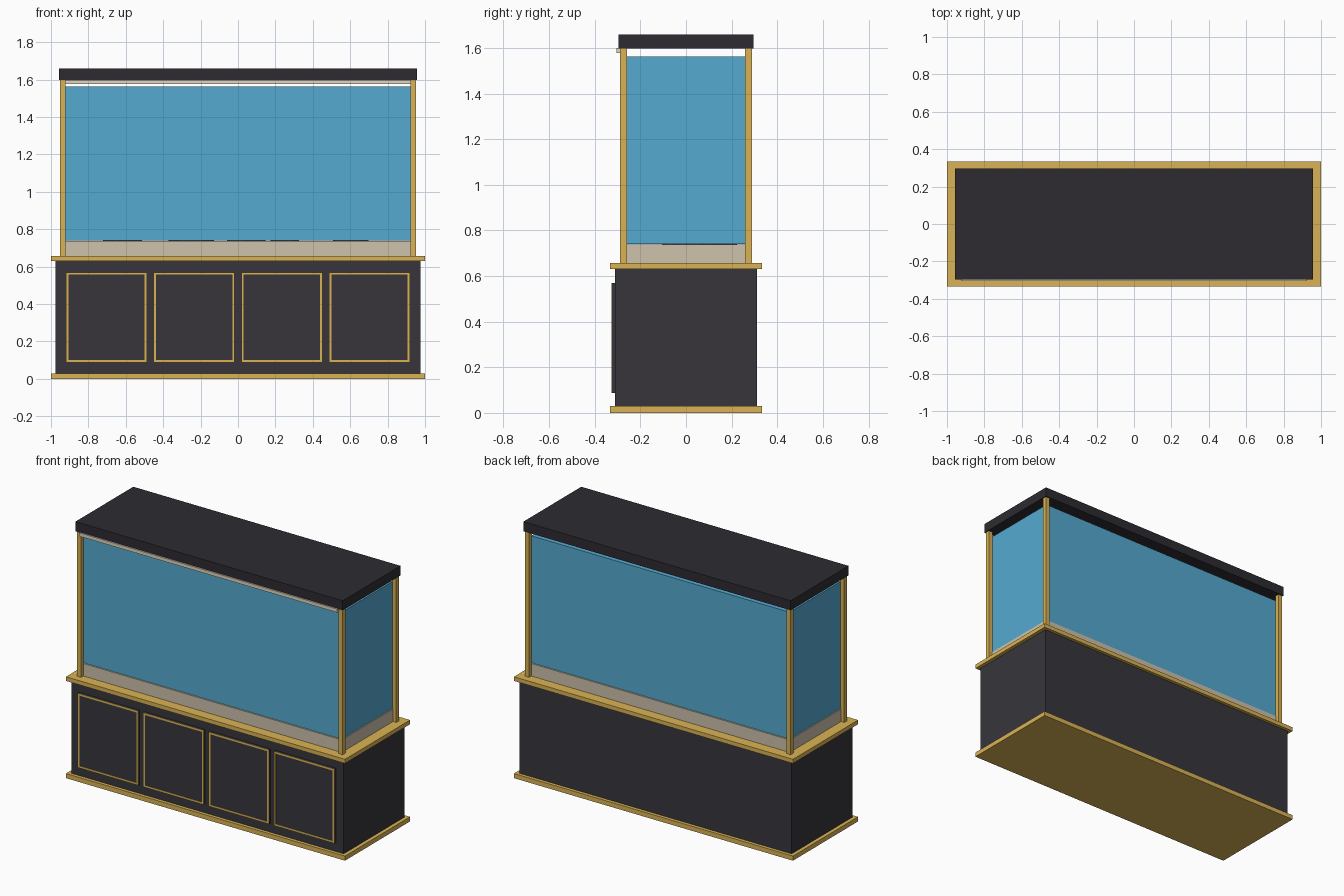
import bpy, bmesh, random
from mathutils import Vector

if "Cube" in bpy.data.objects:
    bpy.data.objects.remove(bpy.data.objects["Cube"])

random.seed(4)


def material(name, rgb):
    m = bpy.data.materials.new(name)
    m.diffuse_color = (*rgb, 1)
    m.use_nodes = True
    m.node_tree.nodes["Principled BSDF"].inputs["Base Color"].default_value = m.diffuse_color
    return m


GOLD = material("gold trim", (0.70, 0.45, 0.09))
DARK = material("dark wood", (0.038, 0.036, 0.044))
LID = material("lid black", (0.026, 0.024, 0.030))
WATER = material("water blue", (0.09, 0.40, 0.63))
SAND = material("sand", (0.61, 0.54, 0.41))
LIGHT = material("lamp cream", (0.75, 0.68, 0.53))
ROCK = material("rock", (0.08, 0.07, 0.06))


def finish(name, bm, mat):
    me = bpy.data.meshes.new(name)
    bm.to_mesh(me)
    bm.free()
    me.materials.append(mat)
    ob = bpy.data.objects.new(name, me)
    bpy.context.collection.objects.link(ob)
    return ob


def add_box(bm, x, y, z):
    """Box from (min, max) ranges."""
    lo, hi = Vector((x[0], y[0], z[0])), Vector((x[1], y[1], z[1]))
    verts = bmesh.ops.create_cube(bm, size=1)["verts"]
    bmesh.ops.scale(bm, vec=hi - lo, verts=verts)
    bmesh.ops.translate(bm, vec=(lo + hi) / 2, verts=verts)


def box(name, x, y, z, mat):
    bm = bmesh.new()
    add_box(bm, x, y, z)
    return finish(name, bm, mat)


def block(name, hx, hy, z, mat):
    return box(name, (-hx, hx), (-hy, hy), z, mat)


# Cabinet with gold plinth and top
block("plinth", 1.0, 0.333, (0, 0.03), GOLD)
block("cabinet", 0.976, 0.312, (0.03, 0.63), DARK)
block("cabinet_top", 1.0, 0.333, (0.63, 0.657), GOLD)

# Four doors, each edged with a thin gold frame
W, Z0, Z1, T = 0.434, 0.088, 0.57, 0.013
for i in range(4):
    cx = (i - 1.5) * 0.469
    x0, x1 = cx - W / 2, cx + W / 2
    box(f"door_{i + 1}", (x0, x1), (-0.325, -0.312), (Z0, Z1), DARK)
    bm = bmesh.new()
    y = (-0.327, -0.325)
    for z in ((Z0, Z0 + T), (Z1 - T, Z1)):
        add_box(bm, (x0, x1), y, z)
    for x in ((x0, x0 + T), (x1 - T, x1)):
        add_box(bm, x, y, (Z0 + T, Z1 - T))
    finish(f"door_frame_{i + 1}", bm, GOLD)

# Tank: sand bed, water body and corner posts
block("sand_bed", 0.930, 0.266, (0.657, 0.738), SAND)
block("water", 0.926, 0.262, (0.741, 1.563), WATER)
for sx in (-1, 1):
    for sy in (-1, 1):
        box(f"post_{'left' if sx < 0 else 'right'}_{'front' if sy < 0 else 'back'}",
            sorted((sx * 0.923, sx * 0.953)), sorted((sy * 0.259, sy * 0.289)),
            (0.657, 1.597), GOLD)

# Rocks resting on the sand inside the water
for i, (x, y, r) in enumerate([(-0.62, 0.02, 0.12), (-0.25, 0.1, 0.14),
                               (0.05, 0.0, 0.12), (0.25, 0.13, 0.09), (0.6, 0.04, 0.11)]):
    bm = bmesh.new()
    bmesh.ops.create_icosphere(bm, subdivisions=2, radius=r)
    for v in bm.verts:
        v.co *= random.uniform(0.88, 1.0)
        v.co.z *= 0.7
    bmesh.ops.translate(bm, vec=(x, y, 0.76), verts=bm.verts)
    finish(f"rock_{i + 1}", bm, ROCK)

# Lid and front lamp strip
block("lid", 0.958, 0.296, (1.597, 1.659), LID)
box("lamp_strip", (-0.925, 0.925), (-0.305, -0.285), (1.577, 1.599), LIGHT)
